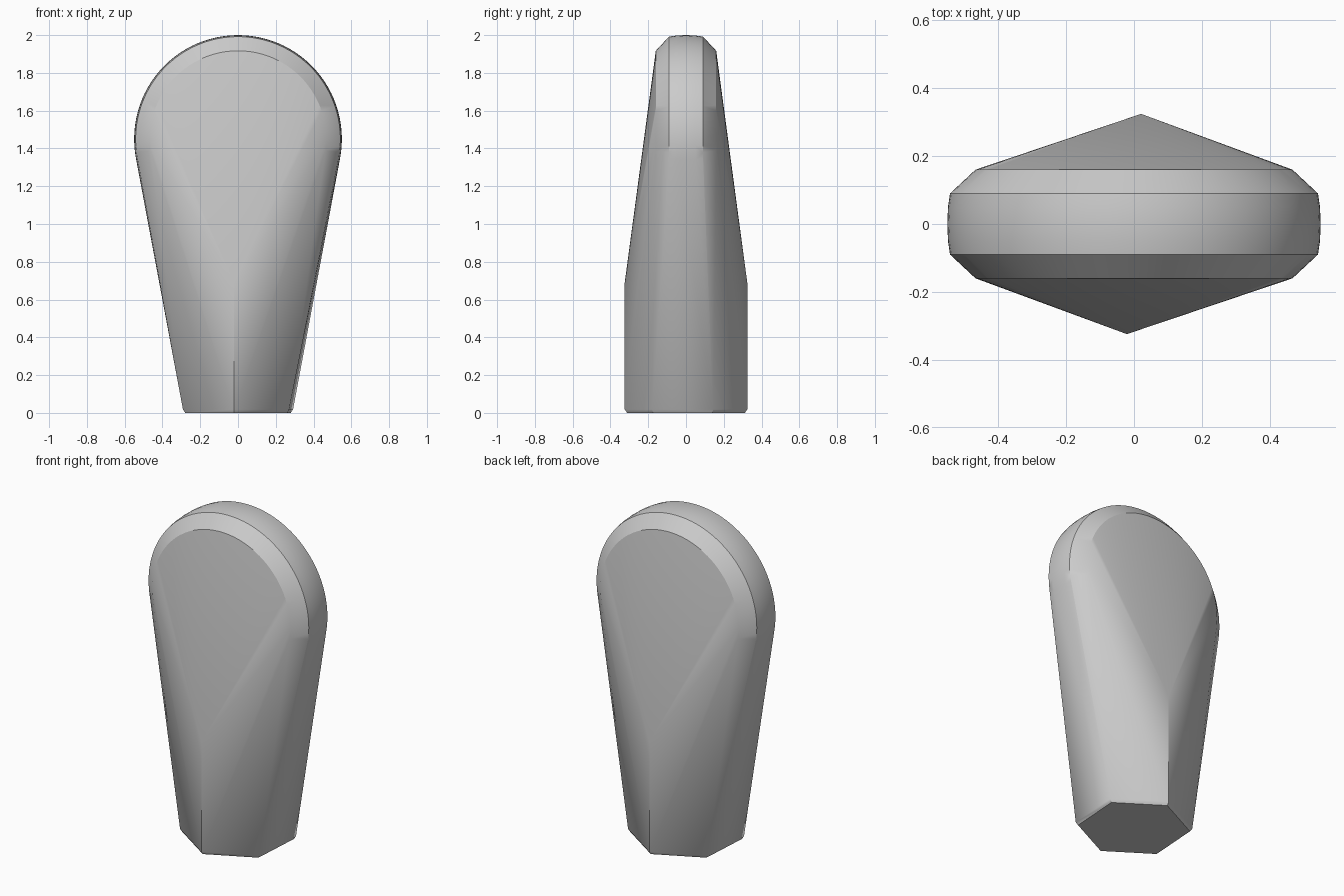
import bpy, bmesh
from math import sin, cos, pi, radians

cube = bpy.data.objects.get("Cube")
if cube:
    bpy.data.objects.remove(cube, do_unlink=True)

# One plain grey for the whole part
grey = bpy.data.materials.new("plain_grey")
grey.use_nodes = True
colour = (0.6, 0.6, 0.6, 1)
grey.diffuse_color = colour
grey.node_tree.nodes["Principled BSDF"].inputs["Base Color"].default_value = colour

HEAD_Z = 1.45
STEPS = 96
bm = bmesh.new()


def head_ring(y, radius):
    """Upright circle of points around the head axis."""
    for i in range(STEPS):
        a = 2 * pi * i / STEPS
        bm.verts.new((radius * cos(a), y, HEAD_Z + radius * sin(a)))


def hex_point(i, radius, z):
    a = radians(86.3 - 60 * i)
    bm.verts.new((radius * cos(a), radius * sin(a), z))


# Round head: crowned rim with a chamfer on both sides
head_ring(0, 0.55)
for side in (-1, 1):
    for y, radius in ((0.05, 0.548), (0.09, 0.542), (0.16, 0.467)):
        head_ring(side * y, radius)

# Slightly turned hexagonal foot with a small bottom chamfer
for i in range(6):
    hex_point(i, 0.312, 0)
    hex_point(i, 0.325, 0.018)

# Upright front and back ridges
for i in (0, 3):
    hex_point(i, 0.325, 0.69)

# Skin over head and foot
hull = bmesh.ops.convex_hull(bm, input=bm.verts[:])
loose = [v for v in bm.verts if not v.link_faces]
bmesh.ops.delete(bm, geom=loose, context='VERTS')
bmesh.ops.dissolve_limit(bm, angle_limit=radians(0.3), verts=bm.verts[:], edges=bm.edges[:])
bmesh.ops.recalc_face_normals(bm, faces=bm.faces[:])

mesh = bpy.data.meshes.new("knob_handle")
bm.to_mesh(mesh)
bm.free()
mesh.materials.append(grey)
handle = bpy.data.objects.new("knob_handle", mesh)
bpy.context.collection.objects.link(handle)
bpy.context.view_layer.objects.active = handle
handle.select_set(True)
bpy.ops.object.shade_smooth_by_angle(angle=radians(30))
